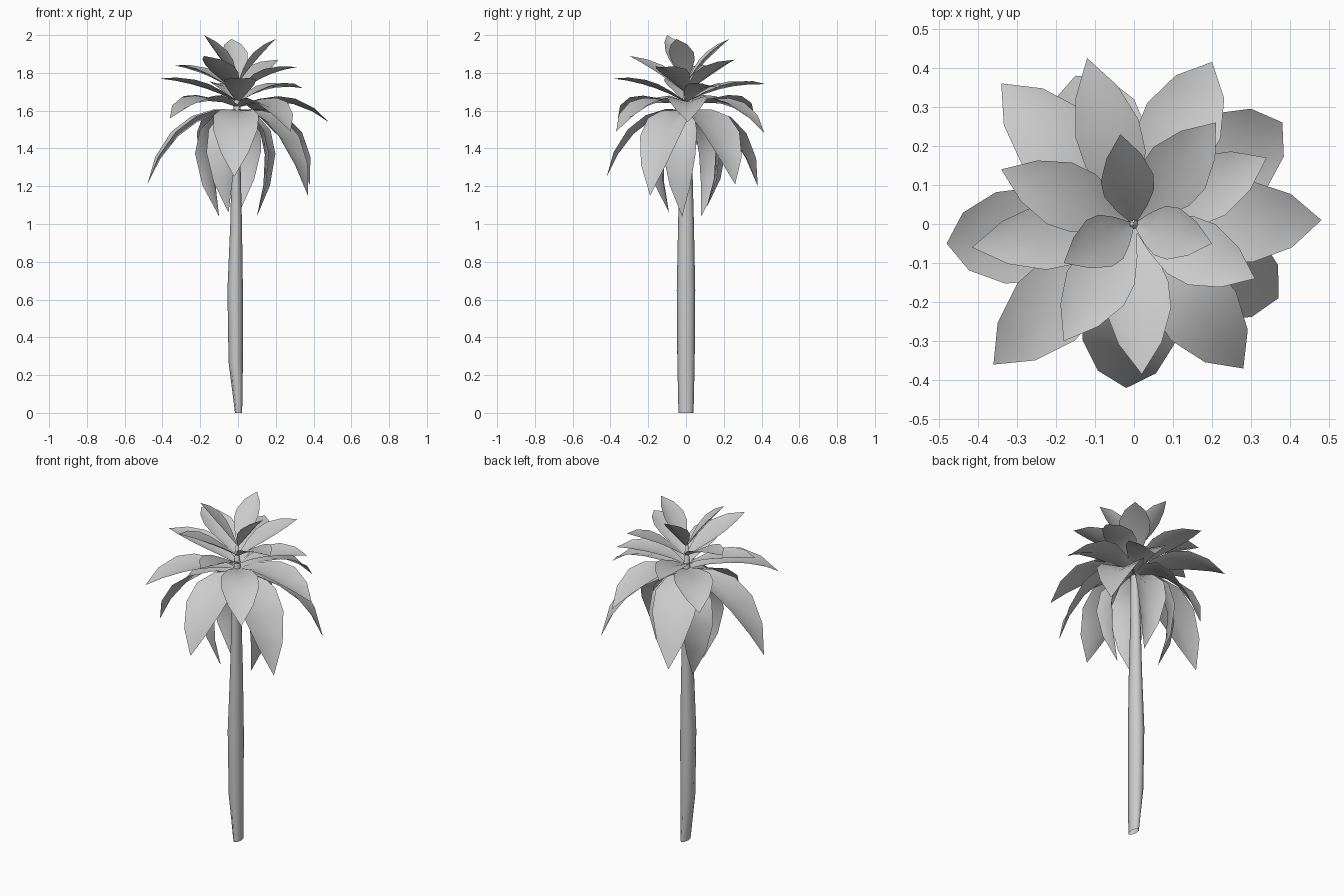
import bpy, bmesh, math
from mathutils import Vector

if "Cube" in bpy.data.objects:
    bpy.data.objects.remove(bpy.data.objects["Cube"])


def finish(name, bm):
    me = bpy.data.meshes.new(name)
    bm.to_mesh(me)
    bm.free()
    for p in me.polygons:
        p.use_smooth = True
    ob = bpy.data.objects.new(name, me)
    bpy.context.collection.objects.link(ob)
    return ob


# trunk: rings of (z, centre x, half width x, half width y), open at the foot
def trunk(sides=8):
    rings = [(0, 0.003, 0.019, 0.040), (0.27, -0.012, 0.038, 0.046),
             (0.65, -0.015, 0.041, 0.049), (1.0, -0.010, 0.031, 0.042),
             (1.3, -0.010, 0.024, 0.034), (1.6, -0.005, 0.020, 0.024),
             (1.78, -0.005, 0.006, 0.006)]
    bm = bmesh.new()
    loops = []
    for z, cx, rx, ry in rings:
        loops.append([bm.verts.new((cx + rx * math.cos(2 * math.pi * i / sides),
                                    ry * math.sin(2 * math.pi * i / sides), z))
                      for i in range(sides)])
    for a, b in zip(loops, loops[1:]):
        for i in range(sides):
            j = (i + 1) % sides
            bm.faces.new((a[i], a[j], b[j], b[i]))
    bm.faces.new(loops[-1])
    finish("trunk", bm)


# leaf: arched spine with raised edges forming a channel, pointed at the tip
def leaf(name, tip, base_z, ctrl_r, ctrl_z, half_width, fold, hanging):
    tip = Vector(tip)
    out = Vector((tip.x, tip.y, 0)).normalized()
    side = Vector((-out.y, out.x, 0))
    p0 = out * 0.01 + Vector((0, 0, base_z))
    p1 = out * ctrl_r + Vector((0, 0, ctrl_z))
    outline = [(0, 0.15), (0.2, 0.6), (0.4, 0.95), (0.58, 1.0), (0.8, 0.66)]
    if hanging:  # hanging leaves are broad near the top
        outline = [(0, 0.2), (0.17, 0.7), (0.36, 1.0), (0.57, 0.98), (0.8, 0.62)]
    bm = bmesh.new()
    rows = []
    for t, w in outline:
        c = p0 * (1 - t) ** 2 + p1 * 2 * t * (1 - t) + tip * t * t
        tangent = ((p1 - p0) * (1 - t) + (tip - p1) * t).normalized()
        normal = tangent.cross(side)
        s = side * w * half_width
        lift = normal * fold * w
        rows.append([bm.verts.new(p) for p in (c - s + lift, c, c + s + lift)])
    for a, b in zip(rows, rows[1:]):
        for i in (0, 1):
            bm.faces.new((a[i], a[i + 1], b[i + 1], b[i]))
    end = bm.verts.new(tip)
    for i in (0, 1):
        bm.faces.new((rows[-1][i], rows[-1][i + 1], end))
    finish(name, bm)


trunk()

# tiers: tips, base height, control radius factor, control height above base,
# half width, fold, hanging
tiers = {
    "crown_leaf": ([(-0.18, -0.10, 2.0), (-0.035, 0.23, 1.98), (0.20, -0.05, 1.98)],
                   1.76, 0.5, 0.12, 0.068, 0.025, False),
    "upper_leaf": ([(0.21, 0.26, 1.87), (-0.18, -0.30, 1.89), (0.31, -0.14, 1.83),
                    (-0.34, 0.14, 1.84)], 1.70, 0.5, 0.11, 0.085, 0.025, False),
    "middle_leaf": ([(0.02, -0.385, 1.77), (-0.415, -0.06, 1.77), (-0.12, 0.425, 1.74),
                     (0.34, 0.17, 1.72)], 1.65, 0.5, 0.10, 0.084, 0.025, False),
    "arching_leaf": ([(0.48, 0.01, 1.54), (-0.36, -0.36, 1.56), (0.28, -0.37, 1.49),
                      (0.20, 0.415, 1.48), (-0.34, 0.36, 1.58)],
                     1.62, 0.56, 0.085, 0.104, 0.03, False),
    "drooping_leaf": ([(-0.48, -0.05, 1.21), (0.37, -0.19, 1.15), (0.38, 0.26, 1.21),
                       (-0.02, -0.42, 1.25), (-0.15, 0.38, 1.20)],
                      1.60, 0.68, -0.02, 0.12, 0.035, True),
    "skirt_leaf": ([(0.10, -0.02, 1.04), (-0.05, -0.09, 1.06), (-0.10, 0.08, 1.04),
                    (0.02, 0.11, 1.09)], 1.60, 2.2, -0.10, 0.09, 0.04, True),
}
for name, (tips, base_z, rf, dz, hw, fold, hanging) in tiers.items():
    for i, tip in enumerate(tips):
        r = math.hypot(tip[0], tip[1])
        leaf(f"{name}_{i + 1}", tip, base_z, rf * r, base_z + dz, hw, fold, hanging)
